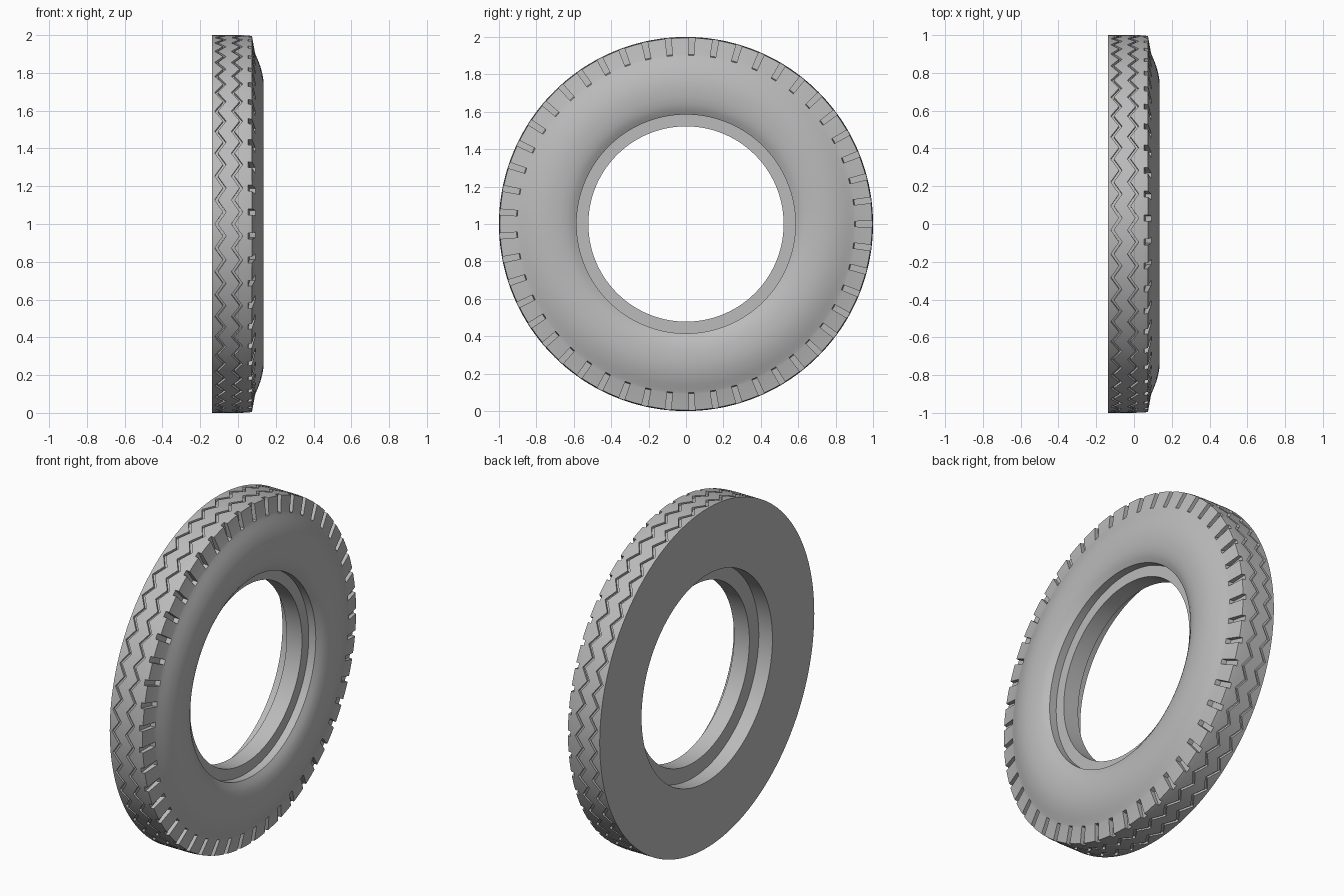
import bpy, bmesh, math
from mathutils import Vector

cube = bpy.data.objects.get("Cube")
if cube:
    bpy.data.objects.remove(cube, do_unlink=True)

# Rubber material
rubber = bpy.data.materials.new("grey_rubber")
rubber.use_nodes = True
GREY = (0.5, 0.5, 0.5, 1)
rubber.diffuse_color = GREY
rubber.node_tree.nodes["Principled BSDF"].inputs["Base Color"].default_value = GREY

NOTCHES = 49          # shoulder notches, one per tread zigzag
SWING = 0.022         # zigzag half width
GROOVE = 0.008        # groove half width
DEPTH = 0.014

# Closed section as (x, radius)
back = [(-0.137, 0.61), (-0.137, 1.0)]
shoulder = [(0.054, 0.998), (0.074, 0.995), (0.09, 0.907), (0.0915, 0.902)]
notch = [(0.054, 0.998), (0.054, 0.998), (0.062, 0.907), (0.0915, 0.902)]
sidewall = [(0.098, 0.885), (0.109, 0.86), (0.119, 0.832), (0.128, 0.80),
            (0.134, 0.765), (0.136, 0.725), (0.133, 0.68), (0.126, 0.64),
            (0.114, 0.61), (0.098, 0.585)]
bead = [(0.052, 0.585), (0.052, 0.522), (-0.048, 0.522), (-0.048, 0.61)]


def grooves(shift):
    """Two square grooves, moved sideways by the zigzag."""
    pts = []
    for centre in (-0.093, -0.005):
        c = centre + shift
        pts += [(c - GROOVE, 1.0), (c - GROOVE, 1.0 - DEPTH),
                (c + GROOVE, 1.0 - DEPTH), (c + GROOVE, 1.0)]
    return pts


def section(fraction, notched):
    shift = SWING * (1 - 4 * abs(fraction))
    return back + grooves(shift) + (notch if notched else shoulder) + sidewall + bead


# Sections in one period; paired ones at the same angle make the notch walls
steps = [(-0.31, False), (-0.125, False), (-0.125, True), (0, True),
         (0.125, True), (0.125, False), (0.31, False), (0.5, False)]

bm = bmesh.new()
rings = []
for i in range(NOTCHES):
    for fraction, notched in steps:
        a = math.tau * (i + fraction) / NOTCHES
        rings.append([bm.verts.new(Vector((x, r * math.cos(a), 1 + r * math.sin(a))))
                      for x, r in section(fraction, notched)])

for ring, following in zip(rings, rings[1:] + rings[:1]):
    for k in range(len(ring)):
        j = (k + 1) % len(ring)
        bm.faces.new((ring[k], ring[j], following[j], following[k]))

# Collapse the paired sections wherever they coincide
bmesh.ops.remove_doubles(bm, verts=bm.verts, dist=0.00005)
bmesh.ops.recalc_face_normals(bm, faces=bm.faces)

mesh = bpy.data.meshes.new("half_tyre")
bm.to_mesh(mesh)
bm.free()
mesh.materials.append(rubber)
tyre = bpy.data.objects.new("half_tyre", mesh)
bpy.context.collection.objects.link(tyre)

bpy.ops.object.select_all(action="DESELECT")
tyre.select_set(True)
bpy.context.view_layer.objects.active = tyre
bpy.ops.object.shade_smooth_by_angle(angle=math.radians(30))
